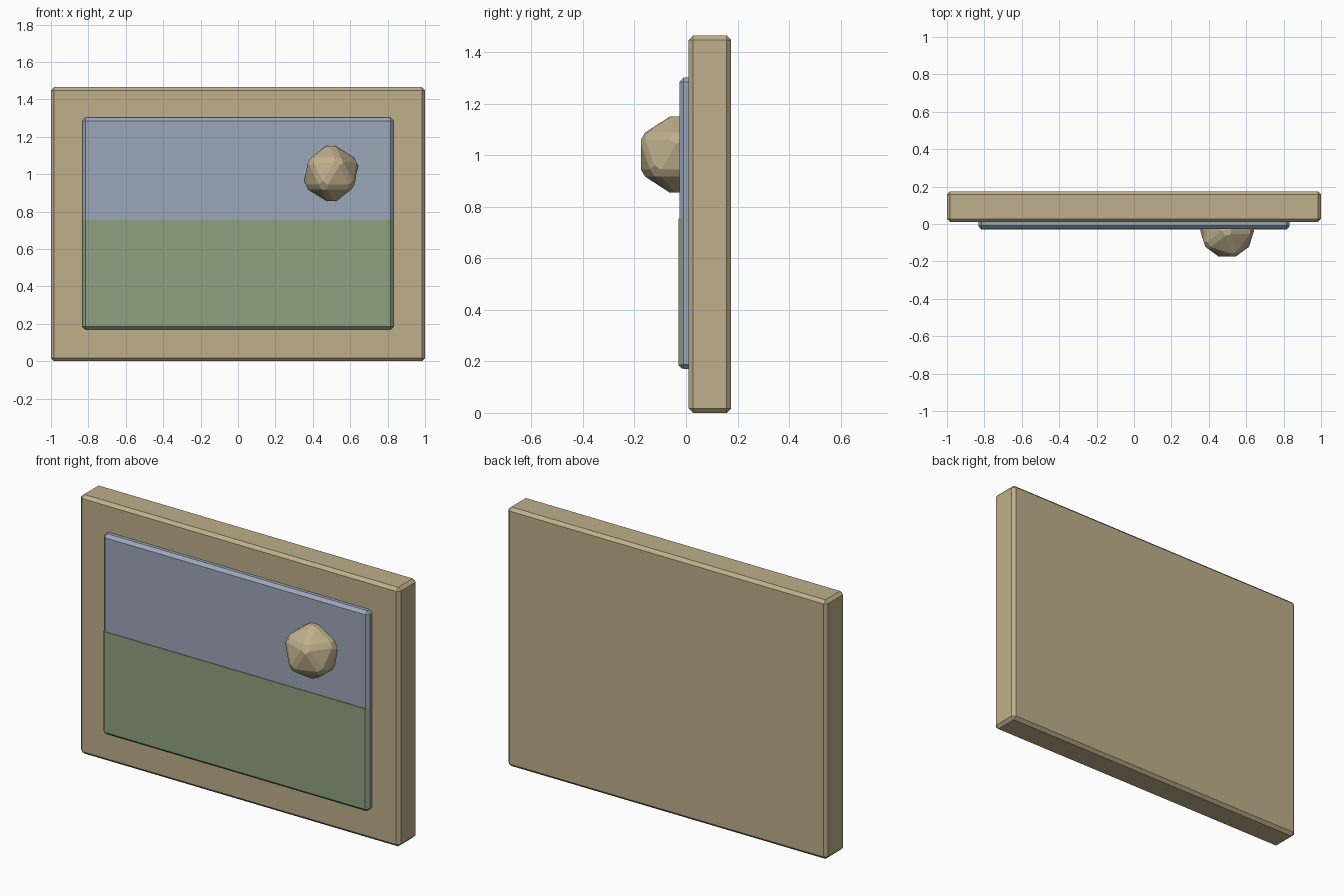
import bpy, bmesh
from mathutils import Vector, Matrix

if "Cube" in bpy.data.objects:
    bpy.data.objects.remove(bpy.data.objects["Cube"])

BEVEL = 0.017


def material(name, color):
    mat = bpy.data.materials.new(name)
    mat.diffuse_color = (*color, 1)
    mat.use_nodes = True
    mat.node_tree.nodes["Principled BSDF"].inputs["Base Color"].default_value = mat.diffuse_color
    return mat


WOOD = material("pale_wood", (0.52, 0.43, 0.26))
SKY = material("sky_blue", (0.33, 0.39, 0.49))
GRASS = material("grass_green", (0.28, 0.36, 0.22))


def bevel(bm):
    bmesh.ops.bevel(bm, geom=bm.edges[:], offset=BEVEL, offset_type='OFFSET',
                    segments=1, profile=0.5, affect='EDGES')


def finish(bm, name, mat):
    bmesh.ops.recalc_face_normals(bm, faces=bm.faces[:])
    mesh = bpy.data.meshes.new(name)
    bm.to_mesh(mesh)
    bm.free()
    mesh.materials.append(mat)
    obj = bpy.data.objects.new(name, mesh)
    bpy.context.collection.objects.link(obj)
    return obj


def bevelled_box(lo, hi):
    lo, hi = Vector(lo), Vector(hi)
    bm = bmesh.new()
    bmesh.ops.create_cube(bm, size=1, matrix=Matrix.Translation((lo + hi) / 2)
                          @ Matrix.Diagonal((*(hi - lo), 1)))
    bevel(bm)
    return bm


def cut(bm, point, normal):
    # remove everything on the normal side and cap the opening
    res = bmesh.ops.bisect_plane(bm, geom=bm.verts[:] + bm.edges[:] + bm.faces[:],
                                 plane_co=point, plane_no=normal, clear_outer=True)
    edges = [e for e in res["geom_cut"] if isinstance(e, bmesh.types.BMEdge)]
    bmesh.ops.contextual_create(bm, geom=edges)


# Thick backing frame
finish(bevelled_box((-1, 0.01, 0), (1, 0.175, 1.465)), "frame", WOOD)

# Sky panel standing slightly proud of the frame
finish(bevelled_box((-0.832, -0.026, 0.17), (0.832, 0.05, 1.302)), "sky_panel", SKY)

# Meadow: thin layer over the lower half of the panel
bm = bevelled_box((-0.833, -0.03, 0.169), (0.833, 0.046, 1.302))
cut(bm, (0, 0, 0.755), (0, 0, 1))
cut(bm, (0, -0.014, 0), (0, 1, 0))
finish(bm, "meadow_panel", GRASS)

# Faceted sun: icosahedron with chamfered edges, half sunk in the sky
bm = bmesh.new()
bmesh.ops.create_icosphere(bm, subdivisions=1, radius=0.168)
bevel(bm)
bmesh.ops.translate(bm, verts=bm.verts[:], vec=(0.498, -0.038, 1.003))
finish(bm, "sun", WOOD)
